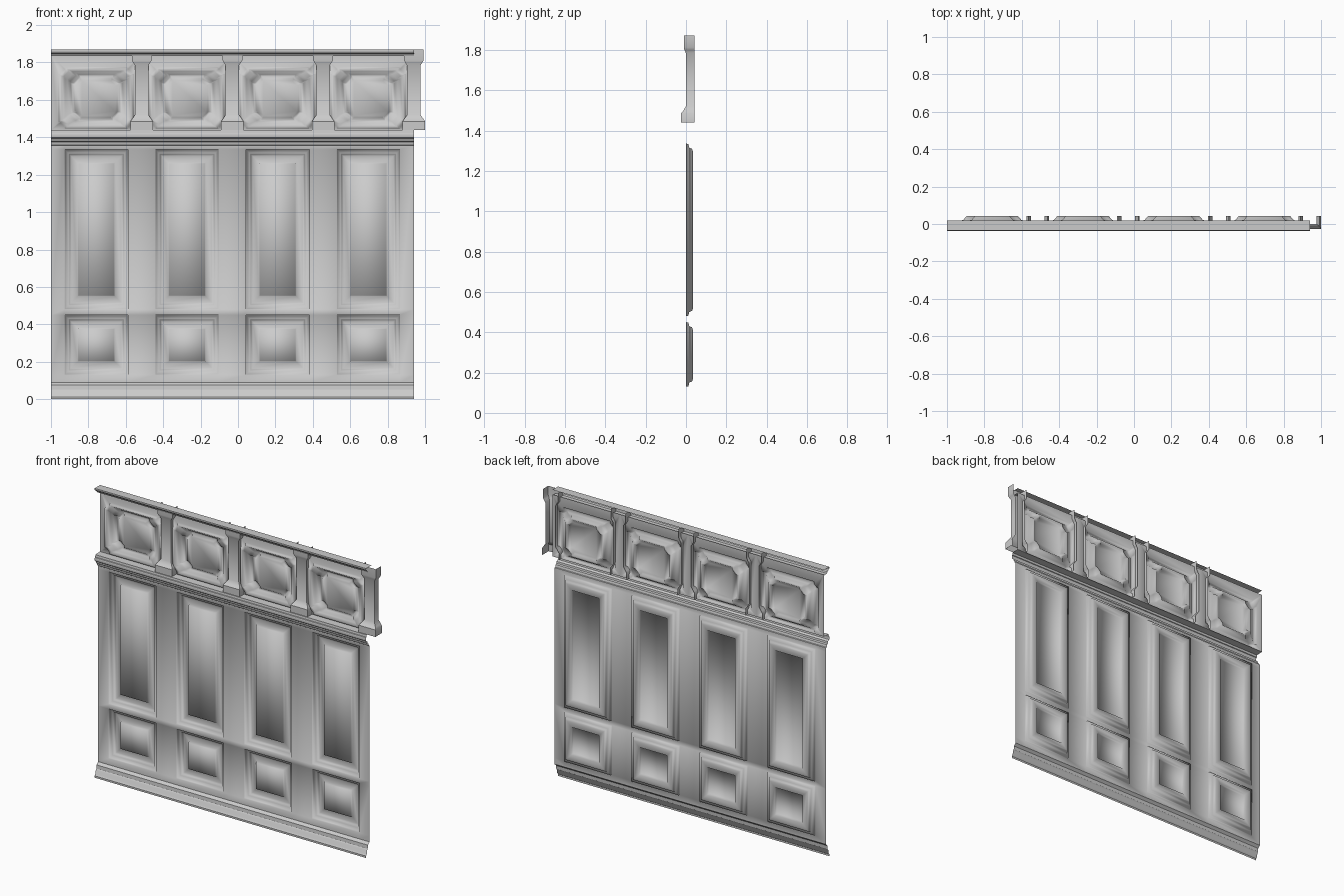
import bpy, bmesh

if "Cube" in bpy.data.objects:
    bpy.data.objects.remove(bpy.data.objects["Cube"])

LEFT, TILE, COUNT = -1.0, 0.485, 4
RIGHT = LEFT + TILE * COUNT
CENTRES = [LEFT + TILE * (i + 0.5) for i in range(COUNT)]


def finish(bm, name, angle=None):
    bmesh.ops.remove_doubles(bm, verts=bm.verts, dist=0.0002)
    me = bpy.data.meshes.new(name)
    bm.to_mesh(me)
    bm.free()
    ob = bpy.data.objects.new(name, me)
    bpy.context.collection.objects.link(ob)
    if angle is None:
        me.polygons.foreach_set("use_smooth", [True] * len(me.polygons))
    else:
        bpy.ops.object.select_all(action='DESELECT')
        ob.select_set(True)
        bpy.context.view_layer.objects.active = ob
        bpy.ops.object.shade_smooth_by_angle(angle=angle)
    return ob


def add_face(bm, pts):
    clean = [p for i, p in enumerate(pts) if p != pts[i - 1]]
    if len(clean) > 2:
        bm.faces.new([bm.verts.new(p) for p in clean])


def nest(bm, loops):
    """Bridge successive loops inward and fill the last one."""
    for a, b in zip(loops, loops[1:]):
        n = len(a)
        for i in range(n):
            j = (i + 1) % n
            add_face(bm, [a[i], a[j], b[j], b[i]])
    add_face(bm, loops[-1])


def rect(x0, x1, z0, z1, y):
    return [(x0, y, z0), (x1, y, z0), (x1, y, z1), (x0, y, z1)]


def notched(cx, cz, h, v, c, y):
    """Rectangle with notched, chamfered corners, four points per corner."""
    k = 0.35 * c
    q = [(h, v - c), (h - k, v - c), (h - c, v - k), (h - c, v)]
    pts = [(-x, -z) for x, z in q] + [(x, -z) for x, z in q[::-1]]
    pts = pts[:4] + pts[4:] + q + [(-x, z) for x, z in q[::-1]]
    return [(cx + x, y, cz + z) for x, z in pts]


def moulding(name, profile):
    bm = bmesh.new()
    for (y0, z0), (y1, z1) in zip(profile, profile[1:]):
        add_face(bm, [(LEFT, y0, z0), (RIGHT, y0, z0), (RIGHT, y1, z1), (LEFT, y1, z1)])
    return finish(bm, name, 0.6)


# Lower wall sheet with short and tall recessed panels
bm = bmesh.new()
HALF = 0.17
steps = [(0, 0), (0.002, 0.012), (0.02, 0.016), (0.026, 0.03),
         (0.037, 0.034), (0.07, 0.034), (0.075, 0.018)]
xs = [LEFT] + [c + s * HALF for c in CENTRES for s in (-1, 1)] + [RIGHT]
zs = [0.09, 0.13, 0.45, 0.48, 1.335, 1.36]
for i, (x0, x1) in enumerate(zip(xs, xs[1:])):
    for j, (z0, z1) in enumerate(zip(zs, zs[1:])):
        if i % 2 and j % 2:
            nest(bm, [rect(x0 + d, x1 - d, z0 + d, z1 - d, y) for d, y in steps])
        else:
            add_face(bm, rect(x0, x1, z0, z1, 0.0))
finish(bm, "panelled_wall")

# Frieze sheet with notched coffers
bm = bmesh.new()
CZ = 1.61
for cx in CENTRES:
    loops = [notched(cx, 1.64, TILE / 2, 0.2, 0, 0.02)]
    for h, v, c, y in [(0.205, 0.167, 0.035, 0.02), (0.2, 0.162, 0.035, 0.006),
                       (0.185, 0.152, 0.035, 0.004), (0.168, 0.142, 0.04, 0.018),
                       (0.155, 0.135, 0.045, 0.022), (0.138, 0.125, 0.045, 0.042),
                       (0.125, 0.115, 0.04, 0.042), (0.112, 0.105, 0.035, 0.03)]:
        loops.append(notched(cx, CZ, h, v, c, y))
    nest(bm, loops)
finish(bm, "frieze_coffers")

# Horizontal mouldings
moulding("skirting", [(-0.036, 0.0), (-0.036, 0.012), (-0.028, 0.022), (-0.024, 0.045),
                      (-0.018, 0.052), (-0.016, 0.075), (-0.006, 0.085), (0.0, 0.09)])
moulding("dado_rail", [(0.0, 1.355), (-0.008, 1.36), (-0.012, 1.375), (-0.02, 1.38),
                       (-0.022, 1.392), (-0.034, 1.4), (-0.037, 1.412), (-0.034, 1.422),
                       (-0.03, 1.424), (-0.028, 1.438), (0.02, 1.44)])
moulding("cornice", [(0.02, 1.835), (-0.012, 1.836), (-0.016, 1.845), (-0.026, 1.85),
                     (-0.03, 1.858), (-0.036, 1.86), (-0.036, 1.87), (0.02, 1.87)])

# Hollow pilasters between the coffers, the last one overhanging the end
rows = [(1.44, 0.06, -0.026), (1.485, 0.06, -0.026), (1.497, 0.052, -0.014),
        (1.52, 0.036, -0.001), (1.785, 0.036, -0.001), (1.8, 0.046, -0.008),
        (1.812, 0.053, -0.011), (1.87, 0.053, -0.011)]
for k in range(1, COUNT + 1):
    cx = LEFT + k * TILE
    bm = bmesh.new()
    for (z0, w0, y0), (z1, w1, y1) in zip(rows, rows[1:]):
        a = [(cx - w0, 0.042, z0), (cx - w0, y0, z0), (cx + w0, y0, z0), (cx + w0, 0.042, z0)]
        b = [(cx - w1, 0.042, z1), (cx - w1, y1, z1), (cx + w1, y1, z1), (cx + w1, 0.042, z1)]
        for i in range(3):
            add_face(bm, [a[i], a[i + 1], b[i + 1], b[i]])
    finish(bm, f"pilaster_{k}", 0.7)
